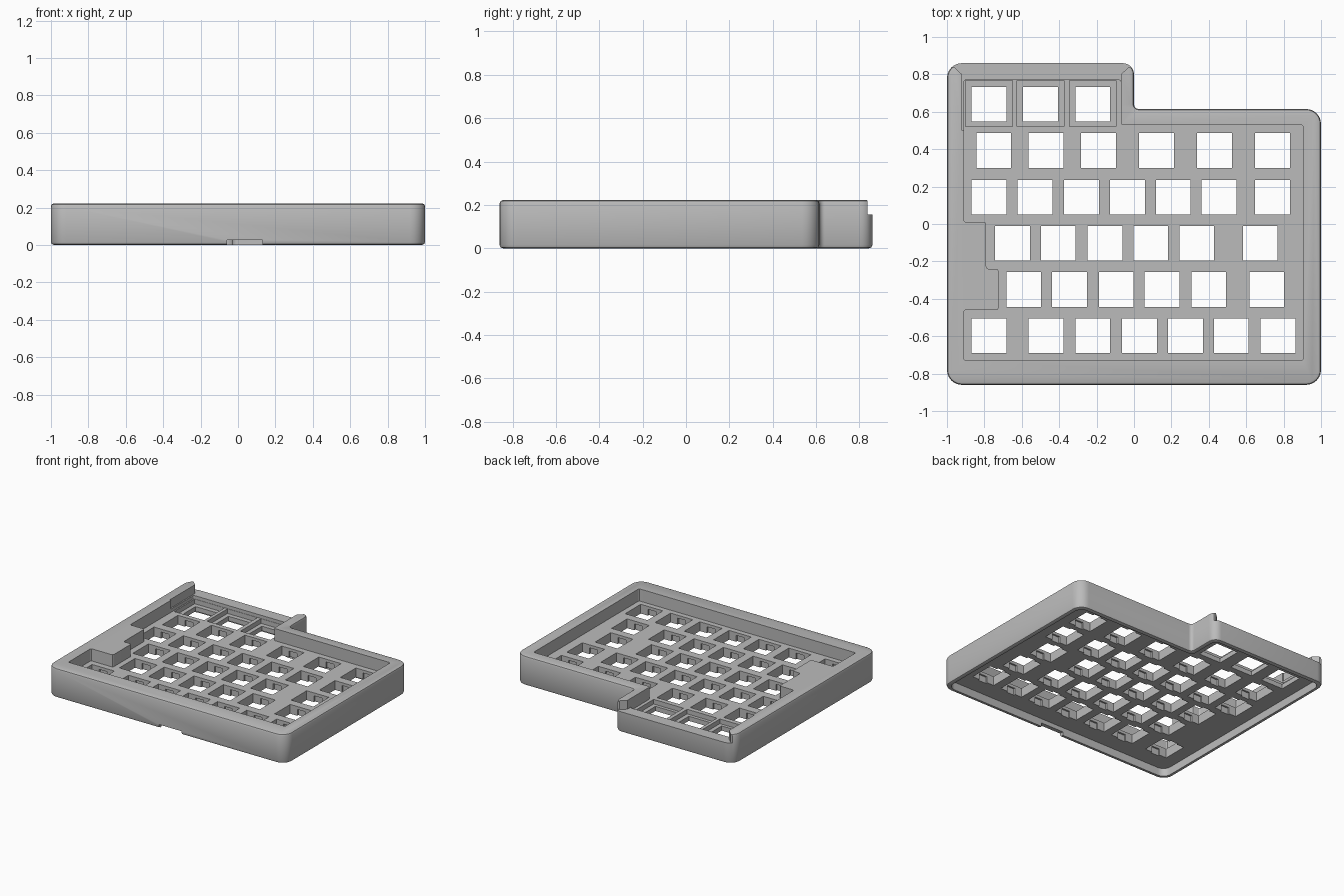
import bpy, bmesh, math
from mathutils import Vector

if "Cube" in bpy.data.objects:
    bpy.data.objects.remove(bpy.data.objects["Cube"])

grey = bpy.data.materials.new("case_grey")
grey.use_nodes = True
colour = (0.5, 0.5, 0.5, 1)
grey.diffuse_color = colour
grey.node_tree.nodes["Principled BSDF"].inputs["Base Color"].default_value = colour


def rounded(points, radii, steps=6):
    """Round each corner of a closed polygon with its own radius."""
    out = []
    for i, p in enumerate(points):
        p, r = Vector(p), radii[i] if isinstance(radii, list) else radii
        a = (Vector(points[i - 1]) - p).normalized() * r
        b = (Vector(points[(i + 1) % len(points)]) - p).normalized() * r
        if r == 0:
            out.append(p)
            continue
        for k in range(steps + 1):
            t = k / steps * math.pi / 2
            out.append(p + a * (1 - math.sin(t)) + b * (1 - math.cos(t)))
    return out


def add_prism(bm, points, z0, z1):
    face = bm.faces.new([bm.verts.new((p[0], p[1], z0)) for p in points])
    new = bmesh.ops.extrude_face_region(bm, geom=[face])["geom"]
    for v in new:
        if isinstance(v, bmesh.types.BMVert):
            v.co.z = z1


def box(cx, cy, w, d):
    return [(cx - w / 2, cy - d / 2), (cx + w / 2, cy - d / 2),
            (cx + w / 2, cy + d / 2), (cx - w / 2, cy + d / 2)]


def make(name, outlines, z0, z1):
    bm = bmesh.new()
    for o in outlines:
        add_prism(bm, o, z0, z1)
    bmesh.ops.recalc_face_normals(bm, faces=bm.faces)
    mesh = bpy.data.meshes.new(name)
    bm.to_mesh(mesh)
    bm.free()
    obj = bpy.data.objects.new(name, mesh)
    bpy.context.collection.objects.link(obj)
    mesh.materials.append(grey)
    return obj


def apply(obj, mod):
    bpy.context.view_layer.objects.active = obj
    bpy.ops.object.modifier_apply(modifier=mod.name)


def cut(obj, name, outlines, z0, z1):
    cutter = make(name, outlines, z0, z1)
    mod = obj.modifiers.new(name, "BOOLEAN")
    mod.operation, mod.solver, mod.object = "DIFFERENCE", "EXACT", cutter
    apply(obj, mod)
    bpy.data.objects.remove(cutter)


# Outer shell with softened top and bottom edges
TOP, PLATE, UNDER = 0.222, 0.13, 0.06
corners = [(-1, -.86), (1, -.86), (1, .615), (0, .615), (0, .86), (-1, .86)]
case = make("keyboard_case", [rounded(corners, [.08, .08, .08, .025, .06, .08])], 0, TOP)
bevel = case.modifiers.new("edge", "BEVEL")
bevel.width, bevel.segments, bevel.angle_limit = 0.016, 2, math.radians(40)
apply(case, bevel)

# Underside cavity
inner = [(-.97, -.83), (.97, -.83), (.97, .585), (-.03, .585), (-.03, .83), (-.97, .83)]
cut(case, "cavity", [rounded(inner, [.06, .06, .06, .03, .04, .06])], -.1, UNDER)

# Key recess, stepped around the raised block on the right-hand side
recess = [(-.91, -.73), (.905, -.73), (.905, .53), (-.07, .53), (-.07, .77), (-.91, .77),
          (-.91, .01), (-.79, .01), (-.79, -.24), (-.725, -.24), (-.725, -.46), (-.91, -.46)]
cut(case, "recess", [rounded(recess, .012, 3)], PLATE, 1)

# Lowered back wall between the two end posts
low = [(-.92, .5), (-.07, .5), (-.07, .8), (-.03, .837), (.1, .837), (.1, 1),
       (-1.1, 1), (-1.1, .837), (-.96, .837), (-.92, .8)]
cut(case, "back_opening", [low], .155, 1)

# Switch openings, row by row
rows = {
    .64: (-.775, -.5, -.22),
    .393: (-.75, -.47, -.19, .12, .43, .74),
    .143: (-.775, -.53, -.28, -.035, .21, .455, .74),
    -.103: (-.65, -.405, -.155, .09, .335, .675),
    -.35: (-.59, -.345, -.095, .15, .4, .71),
    -.598: (-.775, -.47, -.22, .03, .275, .52, .77),
}
keys = [(x, y) for y, xs in rows.items() for x in xs]
cut(case, "pockets", [box(x, .645, .25, .245) for x in rows[.64]], .095, 1)
cut(case, "switch_holes", [box(x, y, .186, .186) for x, y in keys], -.1, 1)

# Clip notches under the plate lip
cut(case, "clip_notches", [box(x, y, .067, .212) for x, y in keys if y < .6], -.1, PLATE - .022)

# Cable slot under the front edge
cut(case, "cable_slot", [box(.035, -.85, .19, .1)], -.1, .027)

case.select_set(True)
bpy.context.view_layer.objects.active = case
bpy.ops.object.shade_smooth_by_angle(angle=math.radians(30))
